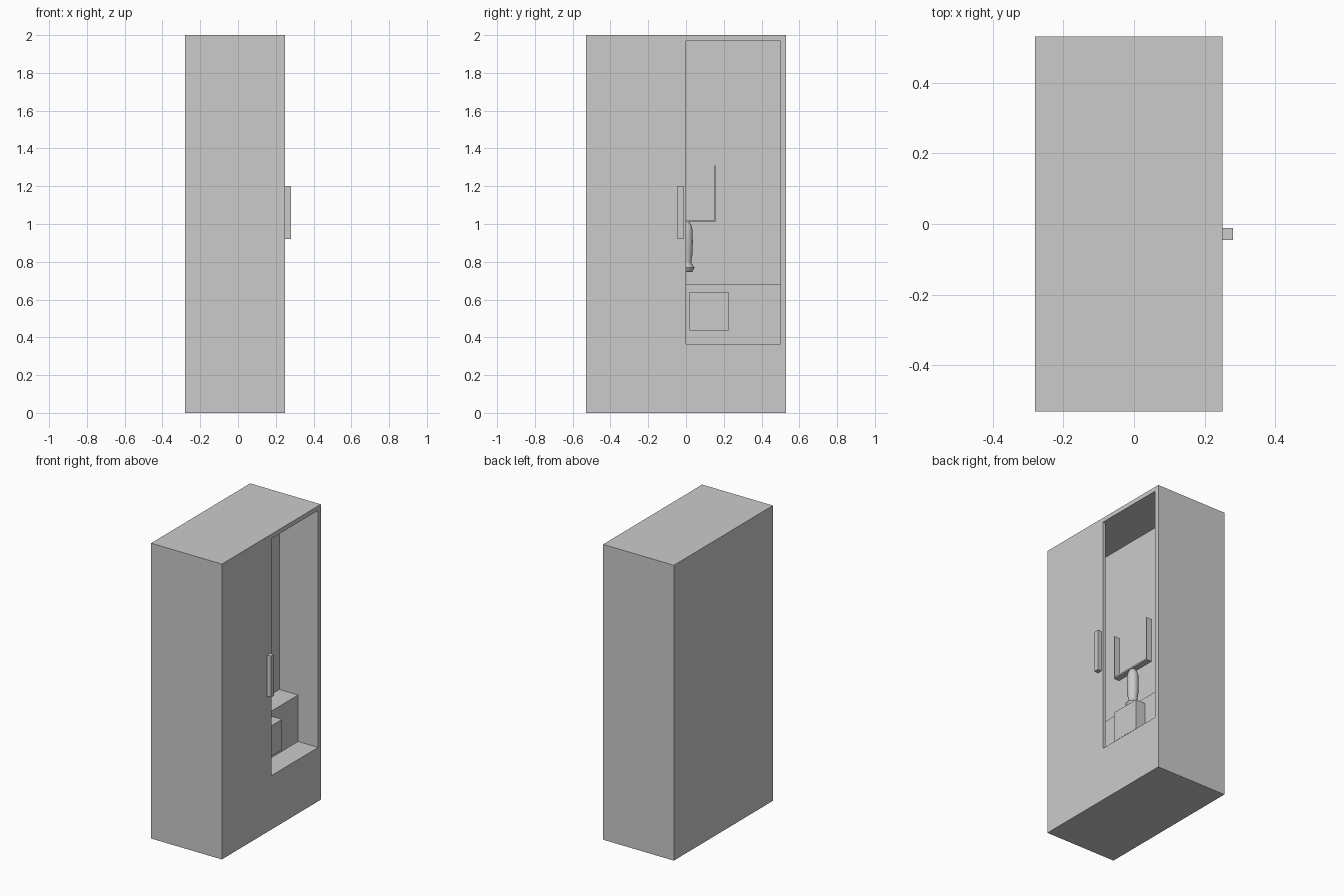
import bpy, bmesh, math

if "Cube" in bpy.data.objects:
    bpy.data.objects.remove(bpy.data.objects["Cube"])


def make_object(name, bm):
    bmesh.ops.recalc_face_normals(bm, faces=bm.faces[:])
    mesh = bpy.data.meshes.new(name)
    bm.to_mesh(mesh)
    bm.free()
    ob = bpy.data.objects.new(name, mesh)
    bpy.context.collection.objects.link(ob)
    return ob


def box(name, x, y, z):
    bm = bmesh.new()
    bmesh.ops.create_cube(bm, size=1)
    for v in bm.verts:
        for i, (lo, hi) in enumerate((x, y, z)):
            v.co[i] = lo if v.co[i] < 0 else hi
    return make_object(name, bm)


def extrude_profile(name, points, direction):
    bm = bmesh.new()
    face = bm.faces.new([bm.verts.new(p) for p in points])
    ext = bmesh.ops.extrude_face_region(bm, geom=[face])
    moved = [g for g in ext["geom"] if isinstance(g, bmesh.types.BMVert)]
    bmesh.ops.translate(bm, verts=moved, vec=direction)
    # keep the starting cap so the solid is closed
    if not any(all(v not in moved for v in f.verts) for f in bm.faces):
        bm.faces.new([v for v in bm.verts if v not in moved])
    return make_object(name, bm)


def lathe(name, profile, x, y, sides):
    bm = bmesh.new()
    rings = []
    for r, z in profile:
        rings.append([bm.verts.new((x + r * math.cos(2 * math.pi * i / sides),
                                    y + r * math.sin(2 * math.pi * i / sides), z))
                      for i in range(sides)])
    for a, b in zip(rings, rings[1:]):
        for i in range(sides):
            j = (i + 1) % sides
            bm.faces.new((a[i], a[j], b[j], b[i]))
    bm.faces.new(rings[0])
    bm.faces.new(rings[-1])
    return make_object(name, bm)


# Cabinet body with a recess running behind the closed left door panel
body = box("cabinet_body", (-0.28, 0.25), (-0.53, 0.53), (0, 2))
plan = [(-0.04, -0.5), (0.23, -0.5), (0.23, 0), (0.35, 0), (0.35, 0.5), (-0.04, 0.5)]
cutter = extrude_profile("recess_cutter", [(x, y, 0.365) for x, y in plan], (0, 0, 1.605))
cutter.hide_render = True
cut = body.modifiers.new("recess", "BOOLEAN")
cut.operation = "DIFFERENCE"
cut.solver = "EXACT"
cut.object = cutter
bpy.context.view_layer.objects.active = body
body.select_set(True)
bpy.ops.object.modifier_apply(modifier=cut.name)
bpy.data.objects.remove(cutter)

# Door handle
box("door_handle", (0.25, 0.28), (-0.045, -0.012), (0.92, 1.2))

# Low chest inside, with one pulled-out drawer
box("inner_chest", (-0.04, 0.10), (-0.5, 0.5), (0.365, 0.68))
box("open_drawer", (0.10, 0.173), (0.018, 0.225), (0.435, 0.64))

# U-shaped hanging bracket
o, i = 0.156, 0.15
u_shape = [(-o, 1.31), (-o, 1.01), (o, 1.01), (o, 1.31),
           (i, 1.31), (i, 1.02), (-i, 1.02), (-i, 1.31)]
extrude_profile("hanging_bracket", [(-0.012, y, z) for y, z in u_shape], (0.042, 0, 0))

# Turned grip below the bracket
grip = lathe("turned_grip", [(0.03, 0.745), (0.036, 0.75), (0.045, 0.77), (0.03, 0.788),
                             (0.028, 0.80), (0.034, 0.84), (0.036, 0.90), (0.035, 0.97),
                             (0.028, 0.995), (0.018, 1.01)], 0.01, 0, 24)
bpy.ops.object.select_all(action="DESELECT")
grip.select_set(True)
bpy.context.view_layer.objects.active = grip
bpy.ops.object.shade_smooth_by_angle(angle=math.radians(40))
